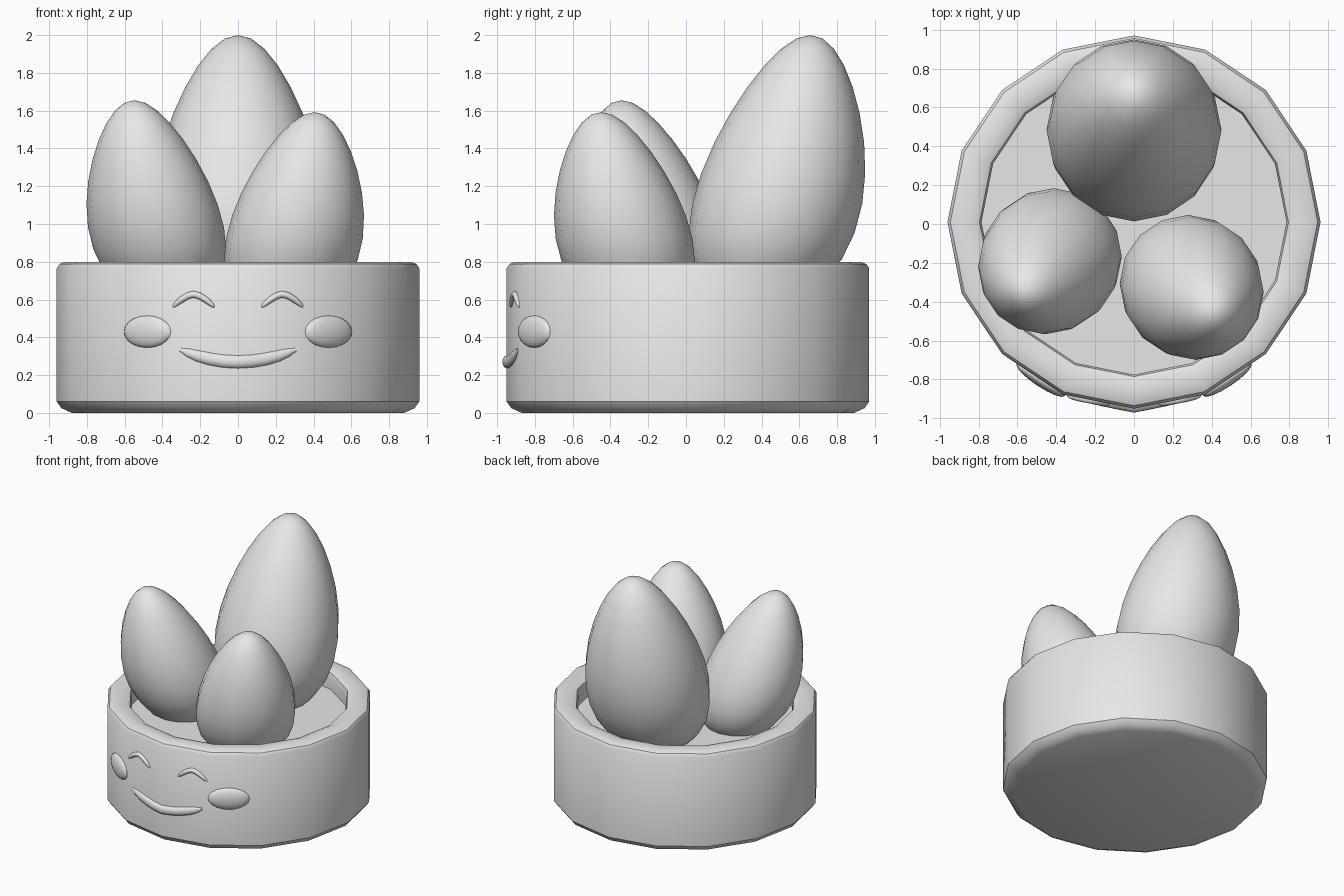
import bpy, bmesh, math
from mathutils import Vector

cube = bpy.data.objects.get("Cube")
if cube:
    bpy.data.objects.remove(cube)

grey = bpy.data.materials.new("plain_grey")
grey.use_nodes = True
grey.diffuse_color = (0.8, 0.8, 0.8, 1)
grey.node_tree.nodes["Principled BSDF"].inputs["Base Color"].default_value = (0.8, 0.8, 0.8, 1)

POT_Y, POT_R, SIDES = 0.01, 0.96, 16


def finish(name, bm, angle=35):
    bmesh.ops.recalc_face_normals(bm, faces=bm.faces)
    mesh = bpy.data.meshes.new(name)
    bm.to_mesh(mesh)
    bm.free()
    mesh.materials.append(grey)
    obj = bpy.data.objects.new(name, mesh)
    bpy.context.collection.objects.link(obj)
    bpy.ops.object.select_all(action='DESELECT')
    obj.select_set(True)
    bpy.context.view_layer.objects.active = obj
    bpy.ops.object.shade_smooth_by_angle(angle=math.radians(angle))
    return obj


def loft(bm, rings):
    """Skin a list of closed vertex rings and cap both ends."""
    loops = [[bm.verts.new(p) for p in ring] for ring in rings]
    for a, b in zip(loops, loops[1:]):
        for i in range(len(a)):
            j = (i + 1) % len(a)
            bm.faces.new((a[i], a[j], b[j], b[i]))
    bm.faces.new(loops[0])
    bm.faces.new(loops[-1])


def circle(r, z, n):
    return [Vector((r * math.sin(k * math.tau / n), -r * math.cos(k * math.tau / n), z))
            for k in range(n)]


def wall_y(x):
    """Front wall position of the faceted pot at a given x."""
    step = math.tau / SIDES
    k = int(math.asin(min(abs(x) / POT_R, 1)) / step)
    a, b = k * step, (k + 1) * step
    f = (abs(x) / POT_R - math.sin(a)) / (math.sin(b) - math.sin(a))
    return POT_Y - POT_R * (math.cos(a) * (1 - f) + math.cos(b) * f)


# Pot with chamfered base, rounded rim and soil floor
bm = bmesh.new()
profile = [(0.88, 0), (0.935, 0.025), (0.96, 0.06), (0.96, 0.765), (0.945, 0.788),
           (0.915, 0.8), (0.83, 0.8), (0.795, 0.785), (0.785, 0.75), (0.785, 0.66)]
loft(bm, [circle(r, z, SIDES) for r, z in profile])
bmesh.ops.translate(bm, verts=bm.verts, vec=(0, POT_Y, 0))
finish("pot", bm)


# Leaning egg-shaped plant lobes, narrower towards the tip
def lobe(name, centre, radius, half_height, lean):
    bm = bmesh.new()
    bmesh.ops.create_uvsphere(bm, u_segments=16, v_segments=14, radius=1)
    for v in bm.verts:
        t = v.co.z
        taper = radius * (1 - 0.286 * t) / 1.037
        h = t * half_height
        v.co = Vector((v.co.x * taper + lean[0] * h, v.co.y * taper + lean[1] * h, h)) + Vector(centre)
    finish(name, bm, 60)


lobe("back_lobe", (0, 0.515, 1.27), 0.45, 0.73, (0, 0.195))
lobe("right_lobe", (-0.455, -0.22, 1.105), 0.36, 0.55, (-0.17, -0.22))
lobe("left_lobe", (0.318, -0.35, 1.045), 0.362, 0.547, (0.16, -0.18))


# Tapered bead that follows the pot wall
def bead(name, x_mid, half, z_of, thick, tip, depth, steps=12):
    bm = bmesh.new()
    rings = []
    for i in range(steps + 1):
        u = -math.cos(math.pi * i / steps)
        x, z = x_mid + half * u, z_of(u)
        slope = (z_of(u + 0.01) - z_of(u - 0.01)) / (0.02 * half)
        across = Vector((-slope, 0, 1)).normalized()
        r = thick * max(tip, (1 - u ** 4) ** 0.5)
        out = Vector((0, -depth * r / thick, 0))
        mid = Vector((x, wall_y(x), z))
        rings.append([mid + across * r * math.cos(a) + out * math.sin(a)
                      for a in (k * math.tau / 10 for k in range(10))])
    loft(bm, rings)
    finish(name, bm, 50)


bead("smile", 0, 0.305, lambda u: 0.27 + 0.065 * u * u, 0.034, 0.3, 0.022)
for side, sx in (("left", 1), ("right", -1)):
    # Closed eye arc
    bead(side + "_eye", sx * 0.235, 0.11, lambda u: 0.628 - 0.068 * abs(u) ** 1.6, 0.018, 0.2, 0.02)
    # Oval cheek lying on its wall facet
    bm = bmesh.new()
    bmesh.ops.create_uvsphere(bm, u_segments=16, v_segments=10, radius=1)
    turn = math.radians(33.75) * sx
    for v in bm.verts:
        a, b = v.co.x * 0.15, v.co.y * 0.035
        v.co = Vector((sx * 0.48 + a * math.cos(turn) - b * math.sin(turn),
                       wall_y(0.48) + a * math.sin(turn) + b * math.cos(turn),
                       0.43 + v.co.z * 0.085))
    finish(side + "_cheek", bm, 60)
